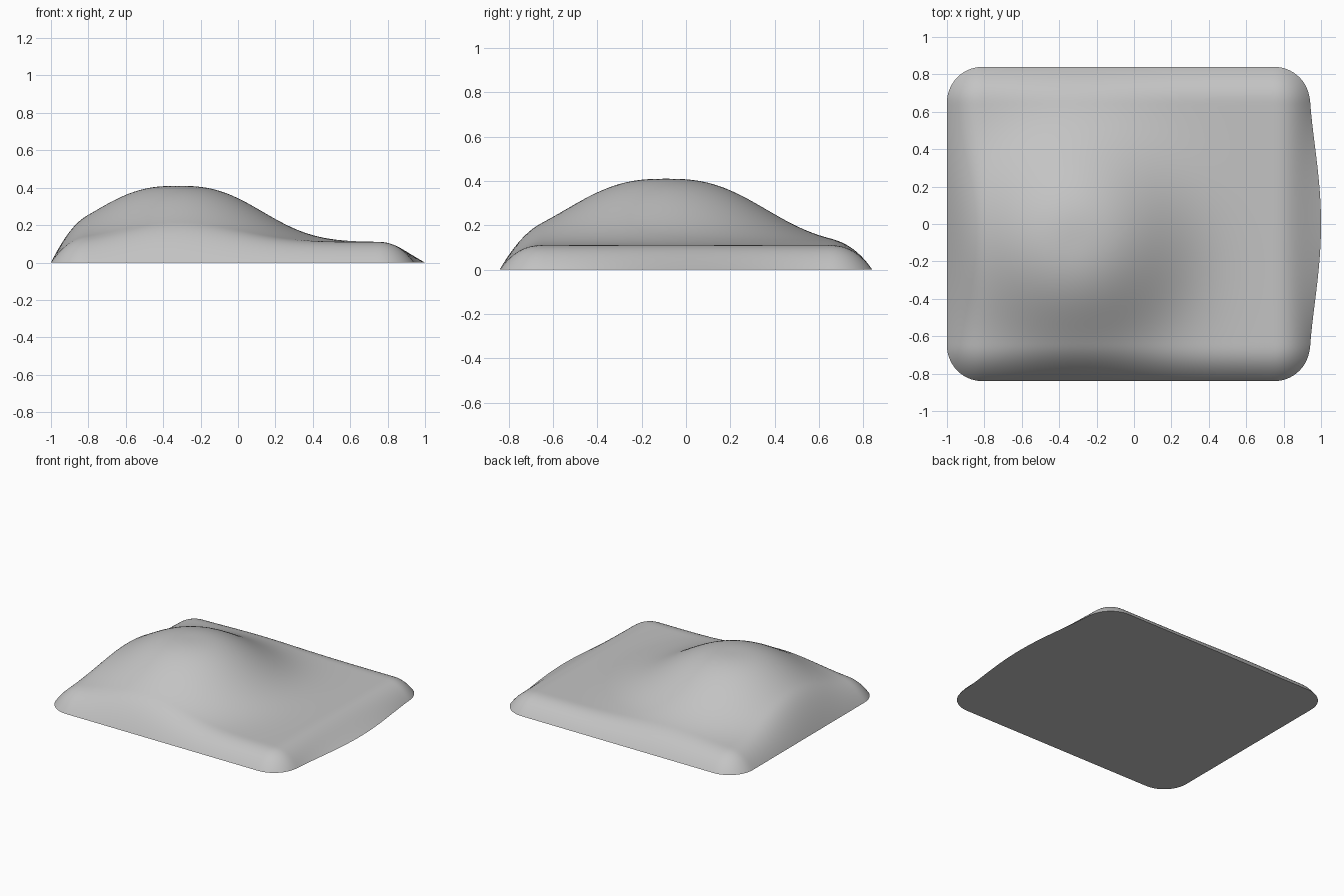
import bpy
import bmesh
import math
from mathutils import Vector

cube = bpy.data.objects.get("Cube")
if cube:
    bpy.data.objects.remove(cube, do_unlink=True)

X0, X1, HALF_Y = -1.0, 0.94, 0.84      # plate outline before the flare
RADIUS = 0.19                          # plan corner radius
EDGE = 0.2                             # width of the rounded rim
PLATE, HUMP = 0.11, 0.30               # heights
PEAK = Vector((-0.32, -0.09))
CENTRE = Vector(((X0 + X1) / 2, 0))
HALF = Vector(((X1 - X0) / 2, HALF_Y))
RINGS, ARC, SIDE = 56, 14, 36


def outline():
    """Rounded rectangle, counter-clockwise."""
    arcs = []
    for k, (sx, sy) in enumerate(((1, 1), (-1, 1), (-1, -1), (1, -1))):
        mid = CENTRE + Vector((sx * (HALF.x - RADIUS), sy * (HALF.y - RADIUS)))
        angles = [(k + i / ARC) * math.pi / 2 for i in range(ARC + 1)]
        arcs.append([mid + RADIUS * Vector((math.cos(a), math.sin(a))) for a in angles])
    points = []
    for k, arc in enumerate(arcs):
        start = arcs[(k + 1) % 4][0]
        points += arc + [arc[-1].lerp(start, i / SIDE) for i in range(1, SIDE)]
    return points


def rim_distance(p):
    """Distance inwards from the rounded outline."""
    qx = abs(p.x - CENTRE.x) - HALF.x + RADIUS
    qy = abs(p.y - CENTRE.y) - HALF.y + RADIUS
    outside = math.hypot(max(qx, 0), max(qy, 0))
    return max(RADIUS - outside - min(max(qx, qy), 0), 0)


def surface(p):
    """Plate and hump, rolled off at the rim, with a flared right edge."""
    t = min(rim_distance(p) / EDGE, 1)
    roll = 1 - (1 - t) ** 2.5
    hump = HUMP * math.exp(-((p - PEAK).length / 0.542) ** 2.63)
    z = (PLATE + hump) * roll
    x = p.x
    if x > 0.7:
        bulge = 0.06 * max(math.cos(math.pi * p.y / 1.4), 0) ** 1.5 if abs(p.y) < 0.7 else 0
        x += bulge * (1 - roll) ** 2
    return x, p.y, z


# Domed plate: concentric rings, closed by a flat underside
bm = bmesh.new()
rim = outline()
rings = []
for j in range(RINGS):
    s = 1 - (j / RINGS) ** 1.4
    rings.append([bm.verts.new(surface(CENTRE + (p - CENTRE) * s)) for p in rim])
middle = bm.verts.new(surface(CENTRE))
n = len(rim)
for i in range(n):
    k = (i + 1) % n
    for a, b in zip(rings, rings[1:]):
        bm.faces.new((a[i], a[k], b[k], b[i]))
    bm.faces.new((rings[-1][i], rings[-1][k], middle))
bm.faces.new(list(reversed(rings[0])))
bmesh.ops.recalc_face_normals(bm, faces=bm.faces)

mesh = bpy.data.meshes.new("domed_plate")
bm.to_mesh(mesh)
bm.free()
plate = bpy.data.objects.new("domed_plate", mesh)
bpy.context.collection.objects.link(plate)

# Plain grey
grey = bpy.data.materials.new("plain_grey")
grey.use_nodes = True
colour = (0.55, 0.55, 0.55, 1)
grey.diffuse_color = colour
grey.node_tree.nodes["Principled BSDF"].inputs["Base Color"].default_value = colour
mesh.materials.append(grey)

bpy.ops.object.select_all(action="DESELECT")
plate.select_set(True)
bpy.context.view_layer.objects.active = plate
bpy.ops.object.shade_smooth_by_angle(angle=math.radians(35))
